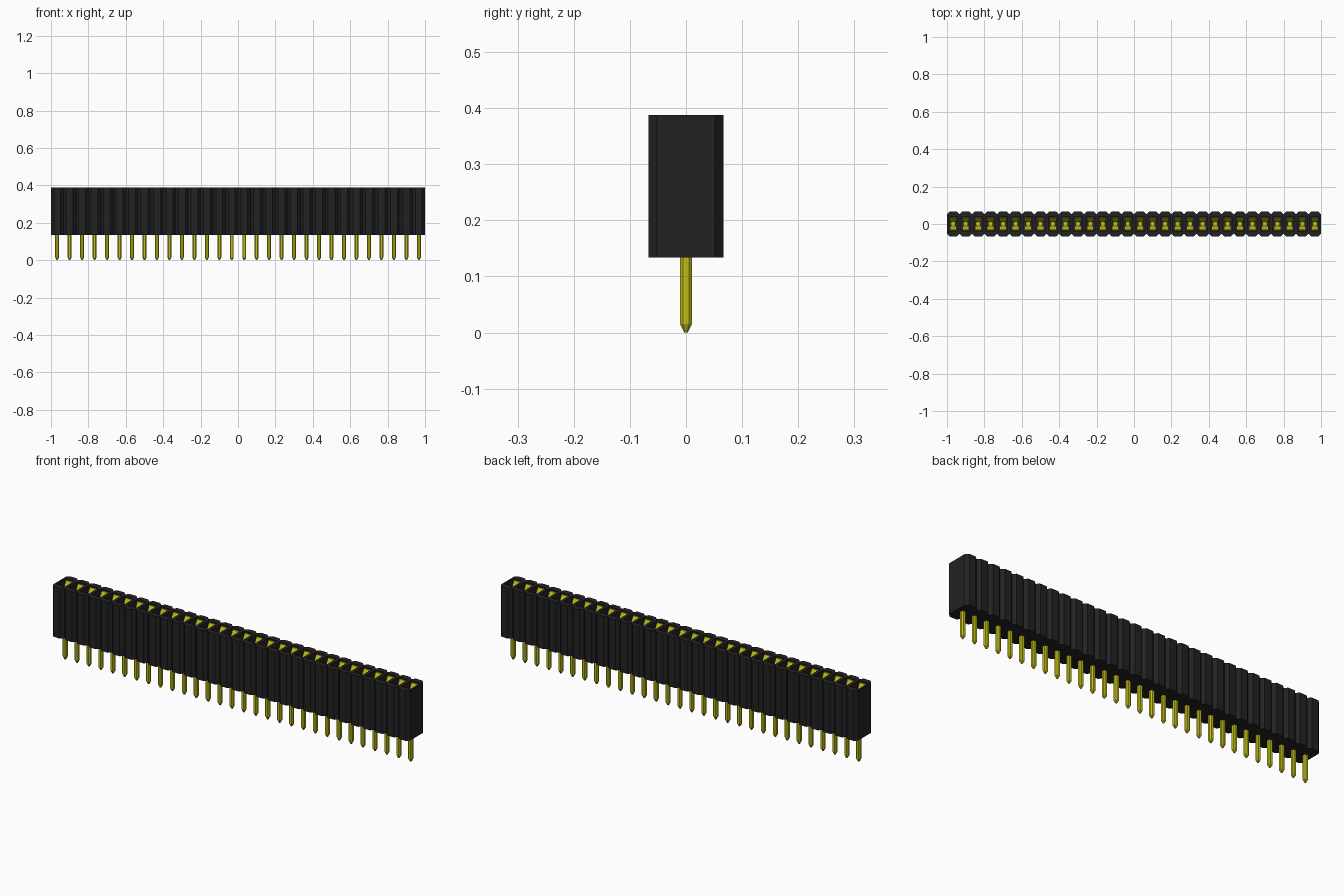
import bpy
import bmesh
from mathutils import Vector

cube = bpy.data.objects.get("Cube")
if cube:
    bpy.data.objects.remove(cube, do_unlink=True)

COUNT = 30
PITCH = 2 / COUNT
BOTTOM, TOP, FLOOR = 0.134, 0.388, 0.17
CENTRES = [-1 + PITCH * (i + 0.5) for i in range(COUNT)]


def make_material(name, colour, roughness):
    mat = bpy.data.materials.new(name)
    mat.use_nodes = True
    mat.diffuse_color = colour
    shader = mat.node_tree.nodes["Principled BSDF"]
    shader.inputs["Base Color"].default_value = colour
    shader.inputs["Roughness"].default_value = roughness
    return mat


def make_object(name, bm, mat):
    bmesh.ops.remove_doubles(bm, verts=bm.verts, dist=0.0001)
    bmesh.ops.recalc_face_normals(bm, faces=bm.faces)
    mesh = bpy.data.meshes.new(name)
    bm.to_mesh(mesh)
    bm.free()
    mesh.materials.append(mat)
    obj = bpy.data.objects.new(name, mesh)
    bpy.context.collection.objects.link(obj)
    return obj


def octagon(hx, hy, cut):
    return [(hx - cut, -hy), (hx, cut - hy), (hx, hy - cut), (hx - cut, hy),
            (cut - hx, hy), (-hx, hy - cut), (-hx, cut - hy), (cut - hx, -hy)]


def ring(bm, outline, x, z):
    return [bm.verts.new((x + px, py, z)) for px, py in outline]


def bridge(bm, low, high, skip=()):
    n = len(low)
    for i in range(n):
        if i not in skip:
            bm.faces.new((low[i], low[(i + 1) % n], high[(i + 1) % n], high[i]))


black = make_material("black plastic", (0.016, 0.016, 0.016, 1), 0.6)
gold = make_material("gold metal", (0.55, 0.52, 0.008, 1), 0.4)

# Housing: a row of chamfered cells, each with a rectangular socket
bm = bmesh.new()
cell = octagon(PITCH / 2, 0.067, 0.015)
hole = [(0.025, -0.038), (0.025, 0.038), (-0.025, 0.038), (-0.025, -0.038)]
for n, x in enumerate(CENTRES):
    low, high = ring(bm, cell, x, BOTTOM), ring(bm, cell, x, TOP)
    # Walls between neighbouring cells are left out
    inner = [k for k, keep in ((1, n == COUNT - 1), (5, n == 0)) if not keep]
    bridge(bm, low, high, inner)
    bm.faces.new(low[::-1])
    rim, floor = ring(bm, hole, x, TOP), ring(bm, hole, x, FLOOR)
    bridge(bm, rim, floor)
    bm.faces.new(floor)
    for k in range(4):
        a, b, c = (high[(2 * k + j) % 8] for j in range(3))
        bm.faces.new((a, b, rim[k]))
        bm.faces.new((b, c, rim[(k + 1) % 4], rim[k]))
make_object("housing", bm, black)

# Pins: chamfered posts with tapered tips
bm = bmesh.new()
for x in CENTRES:
    tip = ring(bm, octagon(0.003, 0.003, 0.001), x, 0)
    shoulder = ring(bm, octagon(0.0105, 0.0105, 0.005), x, 0.015)
    head = ring(bm, octagon(0.0105, 0.0105, 0.005), x, FLOOR + 0.005)
    bm.faces.new(tip[::-1])
    bridge(bm, tip, shoulder)
    bridge(bm, shoulder, head)
    bm.faces.new(head)
make_object("pins", bm, gold)

# Contacts: a pair of bent spring leaves in each socket, flared at the mouth
bm = bmesh.new()
profile = [(0.030, FLOOR + 0.002), (0.028, 0.26), (0.011, 0.345), (0.030, 0.382)]
THICK = 0.005
for x in CENTRES:
    for side in (-1, 1):
        rings = []
        for y, z in profile:
            rings.append([bm.verts.new(Vector((x + dx, side * (y + dy), z)))
                          for dx, dy in ((-0.018, 0), (0.018, 0),
                                         (0.018, THICK), (-0.018, THICK))])
        for low, high in zip(rings, rings[1:]):
            bridge(bm, low, high)
        bm.faces.new(rings[0][::-1])
        bm.faces.new(rings[-1])
make_object("spring_contacts", bm, gold)
